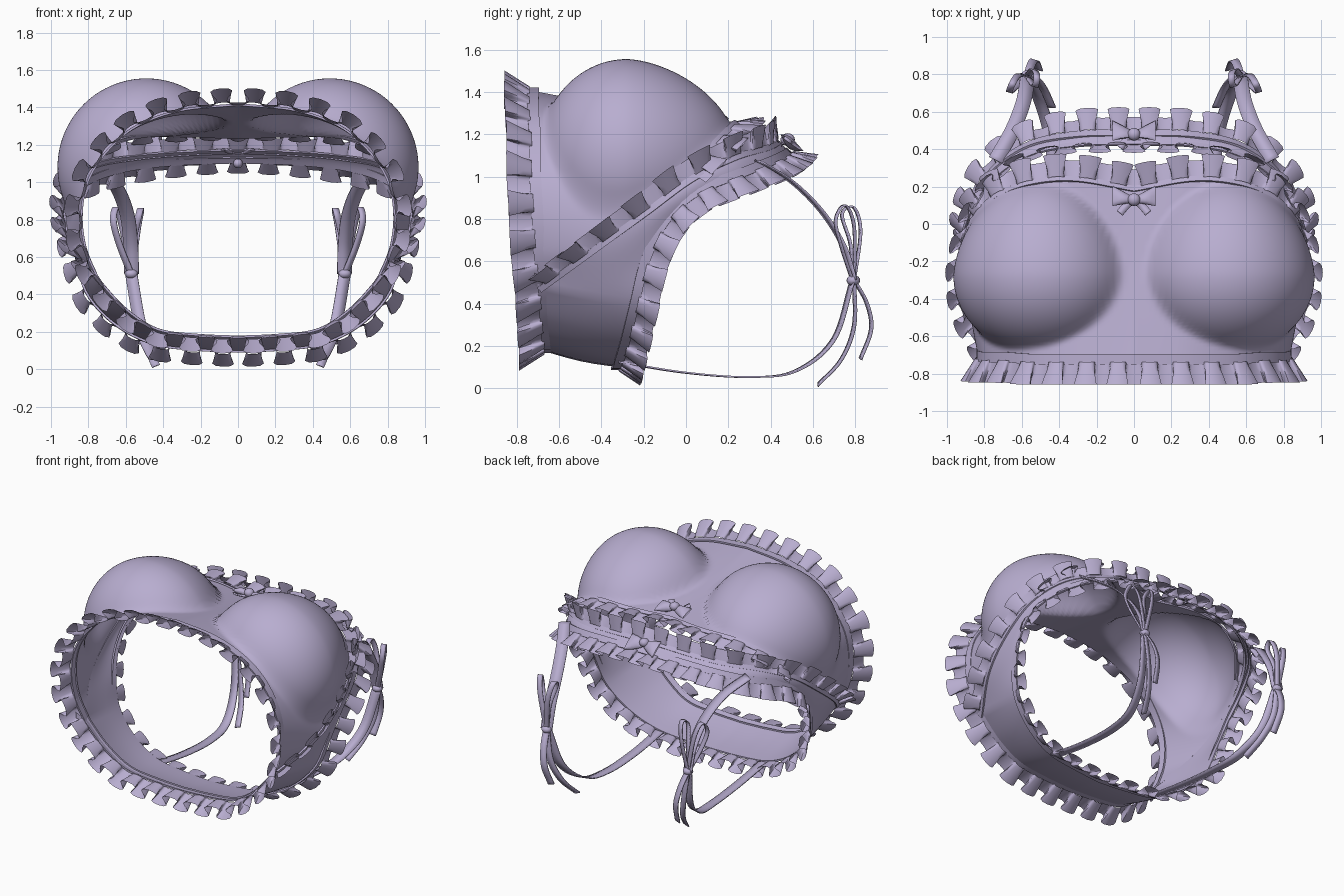
import bpy, bmesh, math
from mathutils import Vector as V

if "Cube" in bpy.data.objects:
    bpy.data.objects.remove(bpy.data.objects["Cube"])

mat = bpy.data.materials.new("lavender_fabric")
mat.diffuse_color = (0.48, 0.42, 0.63, 1)
mat.use_nodes = True
mat.node_tree.nodes["Principled BSDF"].inputs["Base Color"].default_value = mat.diffuse_color


def spline(pts, n):
    """Catmull-Rom curve, n steps per span."""
    p = [V(q) for q in pts]
    p = [2 * p[0] - p[1]] + p + [2 * p[-1] - p[-2]]
    out = []
    for i in range(1, len(p) - 2):
        a, b, c, d = p[i - 1:i + 3]
        for k in range(n):
            t = k / n
            out.append(0.5 * (2 * b + (c - a) * t + (2 * a - 5 * b + 4 * c - d) * t * t
                              + (3 * b - a - 3 * c + d) * t ** 3))
    return out + [p[-2]]


def both(half):
    """Mirror a half path that starts on the centre plane."""
    return [V((-p.x, p.y, p.z)) for p in reversed(half[1:])] + half


def resample(path, n):
    d = [0]
    for a, b in zip(path, path[1:]):
        d.append(d[-1] + (b - a).length)
    out, j = [], 0
    for i in range(n + 1):
        s = d[-1] * i / n
        while j < len(path) - 2 and d[j + 1] < s:
            j += 1
        out.append(path[j].lerp(path[j + 1], (s - d[j]) / max(d[j + 1] - d[j], 1e-9)))
    return out, d[-1]


def radial(p):
    return V((p.x, 0, p.z - 0.72)).normalized()


def surface_normal(p):
    """Outward direction, tipped toward the neck on the upper chest."""
    tip = 0.85 * min(max((p.y + 0.05) / 0.5, 0), 1) if p.z > 0.75 else 0
    return (radial(p) + V((0, tip, 0))).normalized()


def finish(name, bm, outward=False):
    bmesh.ops.remove_doubles(bm, verts=bm.verts, dist=1e-4)
    bm.normal_update()
    if outward and sum(f.normal.dot(radial(f.calc_center_median())) * f.calc_area() for f in bm.faces) < 0:
        bmesh.ops.reverse_faces(bm, faces=bm.faces)
    me = bpy.data.meshes.new(name)
    bm.to_mesh(me)
    bm.free()
    ob = bpy.data.objects.new(name, me)
    bpy.context.collection.objects.link(ob)
    me.materials.append(mat)
    bpy.ops.object.select_all(action='DESELECT')
    ob.select_set(True)
    bpy.context.view_layer.objects.active = ob
    bpy.ops.object.shade_smooth_by_angle(angle=math.radians(50))
    return ob


def grid(name, rows, outward=True, thick=0):
    bm = bmesh.new()
    vs = [[bm.verts.new(p) for p in r] for r in rows]
    for a, b in zip(vs, vs[1:]):
        for i in range(len(a) - 1):
            bm.faces.new((a[i], a[i + 1], b[i + 1], b[i]))
    ob = finish(name, bm, outward)
    if thick:
        ob.modifiers.new("thickness", 'SOLIDIFY').thickness = thick
    return ob


def frames(path):
    out = []
    closed = (path[0] - path[-1]).length < 1e-4
    for i, p in enumerate(path):
        a = path[i - 1] if i else path[-2 if closed else 0]
        b = path[i + 1] if i < len(path) - 1 else path[1 if closed else -1]
        t = (b - a).normalized()
        n = surface_normal(p)
        n = (n - t * n.dot(t)).normalized()
        out.append((p, t, n, n.cross(t)))
    return out


def ruffle(name, path, side, width=0.10, lean=0.045, amp=0.042, pitch=0.165):
    """Gathered frill with omega-shaped folds growing toward the free edge."""
    waves = round(resample(path, 2)[1] / pitch)
    path, _ = resample(path, waves * 14)
    rows = []
    for s in (0, 0.35, 0.7, 1):
        row = []
        for i, (p, t, n, o) in enumerate(frames(path)):
            f = 2 * math.pi * i / 14
            g = 0.25 + 0.75 * s
            row.append(p + o * side * width * (s - 0.1)
                       + n * (0.012 + lean * s - amp * g * math.cos(f))
                       + t * 0.036 * g * math.sin(2 * f))
        rows.append(row)
    return grid(name, rows)


def trim(name, path, side, width=0.055):
    """Flat binding lying just above the fabric edge."""
    path, _ = resample(path, 120)
    prof = ((0, 0), (0, 0.012), (width, 0.012), (width, 0))
    return grid(name, [[p + o * side * w + n * h for p, t, n, o in frames(path)] for w, h in prof])


def ribbon(name, pts, width, across):
    rows = []
    path = spline(pts, 8)
    for k in (-0.5, 0.5):
        row = []
        for i, p in enumerate(path):
            t = (path[min(i + 1, len(path) - 1)] - path[max(i - 1, 0)]).normalized()
            a = V(across)
            a = (a - t * a.dot(t)).normalized()
            row.append(p + a * width * k)
        rows.append(row)
    return grid(name, rows, False, 0.008)


def ball(name, loc, scale):
    bm = bmesh.new()
    bmesh.ops.create_uvsphere(bm, u_segments=16, v_segments=10, radius=1)
    for v in bm.verts:
        v.co = V([c * s for c, s in zip(v.co, scale)]) + V(loc)
    return finish(name, bm)


# Half outlines, from the centre front around to the side or back
corner = (.74, -.7, .48)
hem = [(0, -.75, 1.41), (.3, -.75, 1.38), (.53, -.75, 1.3), (.68, -.74, 1.18),
       (.79, -.74, 1.02), (.83, -.73, .84), (.81, -.72, .65), corner]
neck = [(0, .2, 1.23), (.3, .25, 1.24), (.55, .23, 1.23), (.75, .15, 1.15),
        (.87, .02, 1.02), (.92, -.2, .84), (.88, -.45, .66), corner]
hem_back = [corner, (.6, -.69, .33), (.43, -.68, .22), (.22, -.68, .19), (0, -.68, .18)]
band_low = [(0, .42, 1.17), (.3, .41, 1.16), (.55, .36, 1.14), (.76, .22, 1.1),
            (.88, .02, 1.0), (.92, -.2, .84), (.88, -.45, .66)]
band_high = [(0, .50, 1.1), (.3, .49, 1.09), (.57, .43, 1.06), (.77, .28, 1.0),
             (.88, .06, .91), (.89, -.08, .78), (.86, -.17, .6), (.8, -.22, .4),
             (.65, -.26, .24), (.45, -.29, .14), (.22, -.3, .11), (0, -.31, .1)]

# Front panel with two rounded cups, sloping gently toward the neck
CUP, R = V((.49, -.28, 1.08)), 0.475


def cup_push(p):
    d = radial(p)
    base = V((0, p.y, 0.72))
    r = (p - base).length
    u = p.y - CUP.y
    fall = (u / 0.53) ** 1.65 if u > 0 else (u / 0.42) ** 2
    c = V((CUP.x, 0, CUP.z - 0.72))
    b = abs(d.x) * c.x + d.z * c.z
    disc = b * b - c.length_squared + R * R * (1 - fall)
    if fall >= 1 or disc <= 0:
        return p
    h = b + math.sqrt(disc)
    k = 0.06
    blend = max(k - abs(h - r), 0) / k
    return base + d * (max(h, r) + blend * blend * k / 4)


lo, hi = spline(hem, 12), spline(neck, 12)
rows = [both([cup_push(a.lerp(b, s / 56)) for a, b in zip(lo, hi)]) for s in range(57)]
grid("cup_panel", rows)

# Back band narrowing into the upper chest strap
a, b = spline(band_low + [corner], 8)[:-1] + spline(hem_back, 8), spline(band_high, 8)
rows = [both([p.lerp(q, s / 6) + radial(p.lerp(q, s / 6)) * 0.012 * math.sin(math.pi * s / 6)
              for p, q in zip(a, b)]) for s in range(7)]
grid("back_band", rows)

# Bindings and frills
hem_all = both(lo[:-1] + spline(hem_back, 12))
top_edge = both(b)
seam = both(spline(band_low + [corner], 8))
neckline = both(spline(neck[:5], 10))
trim("hem_binding", hem_all, 1)
trim("top_binding", top_edge, -1, 0.045)
trim("seam_binding", seam, 1, 0.03)
trim("neckline_binding", neckline, -1, 0.03)
ruffle("hem_frill", hem_all, -1, 0.12)
ruffle("top_frill", top_edge, 1, 0.10, 0.035)
ruffle("seam_frill", seam, -1, 0.08, 0.05, 0.035, 0.18)
ruffle("neckline_frill", neckline, 1, 0.10, 0.045, 0.035)

# Small centre bows with a round button
for name, y, z, tilt in (("neckline_bow", .13, 1.29, -.3), ("strap_bow", .48, 1.16, -.7)):
    c = V((0, y, z))
    ball(name + "_button", c + V((0, 0, .015)), (.034, .034, .03))
    for s, side in ((-1, "left"), (1, "right")):
        rows = []
        for k in range(6):
            t = k / 5
            hw, th = .014 + .04 * t, .008 + .022 * math.sin(math.pi * t)
            row = []
            for j in range(13):
                f = 2 * math.pi * j / 12
                v = hw * math.cos(f)
                row.append(c + V((s * .115 * t, v + .02 * t, th * math.sin(f) + tilt * v)))
            rows.append(row)
        grid(f"{name}_{side}_loop", rows, False)
        ribbon(f"{name}_{side}_tail", [c, c + V((s * .04, -.03, .0)), c + V((s * .075, -.07, .02))],
               .04, (1, s * .5, 0))
ball("strap_inner_stud", (0, .47, 1.1), (.025, .03, .025))

# Tied shoulder ribbons, one set per side
KNOT = (.57, .79, .51)
ties = {
    "front_tie": ([(.74, .34, 1.07), (.65, .5, .97), (.595, .64, .83), (.575, .74, .67), KNOT], .08),
    "back_tie": ([(.42, -.32, .12), (.42, 0, .07), (.43, .3, .05), (.46, .52, .08),
                  (.52, .7, .23), KNOT], .065),
    "outer_loop": ([KNOT, (.63, .74, .66), (.665, .71, .79), (.65, .75, .86), (.62, .79, .76), KNOT], .035),
    "inner_loop": ([KNOT, (.56, .78, .68), (.53, .74, .82), (.52, .79, .85), (.54, .82, .74), KNOT], .035),
    "long_tail": ([KNOT, (.55, .85, .4), (.53, .87, .28), (.51, .82, .14)], .045),
    "short_tail": ([KNOT, (.54, .79, .3), (.49, .73, .14), (.44, .62, .02)], .045),
}
for s, side in ((-1, "left"), (1, "right")):
    for name, (pts, w) in ties.items():
        ribbon(f"{side}_{name}", [(s * x, y, z) for x, y, z in pts], w, (1, s * .3, 0))
    ball(f"{side}_tie_knot", (s * KNOT[0], KNOT[1], KNOT[2]), (.036, .032, .026))
